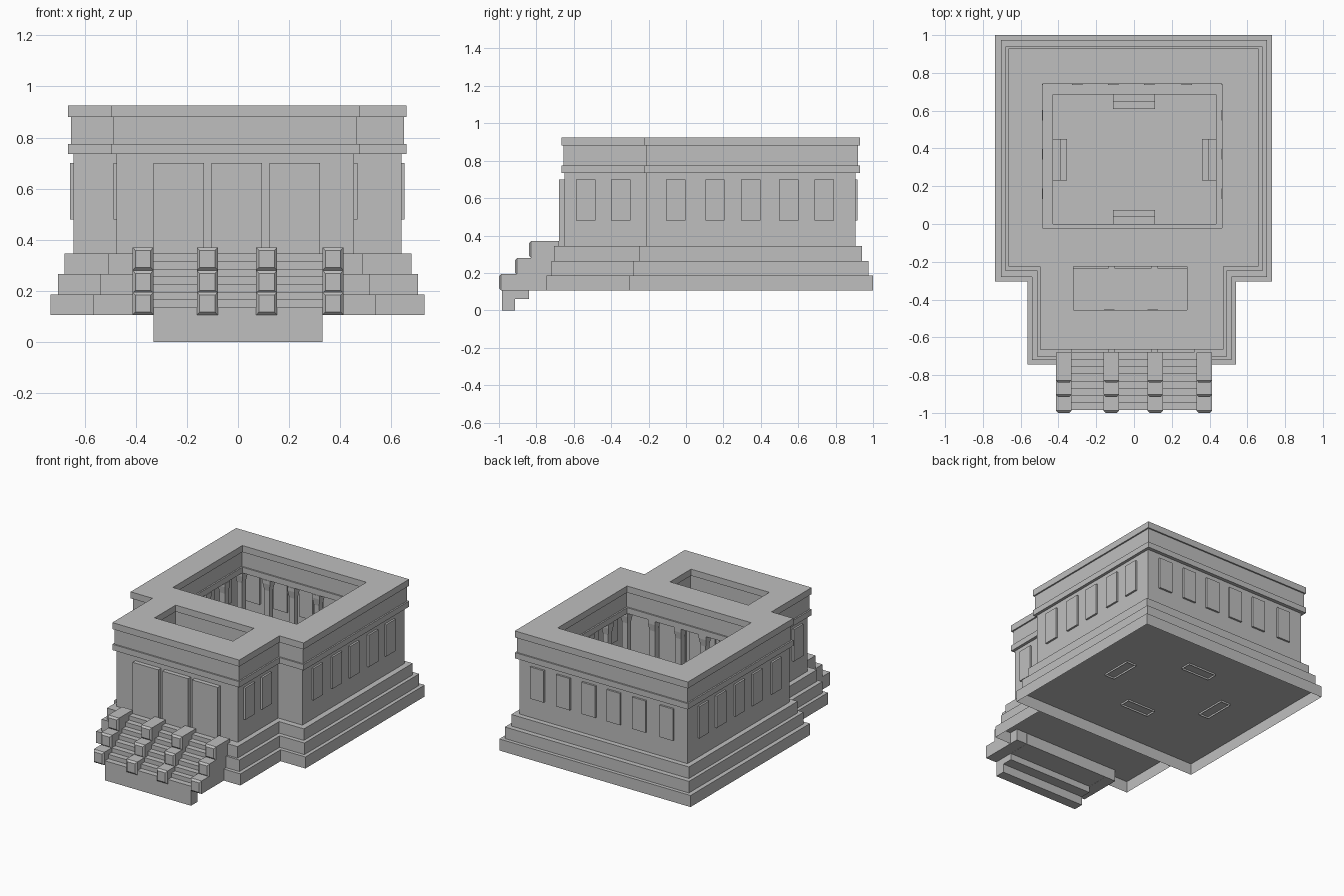
import bpy, bmesh

old = bpy.data.objects.get("Cube")
if old:
    bpy.data.objects.remove(old)

stone = bpy.data.materials.new("grey_stone")
stone.use_nodes = True
GREY = (0.52, 0.52, 0.52, 1)
stone.diffuse_color = GREY
stone.node_tree.nodes["Principled BSDF"].inputs["Base Color"].default_value = GREY


def finish(name, bm):
    """Turn a bmesh into a named stone object."""
    bmesh.ops.recalc_face_normals(bm, faces=bm.faces)
    mesh = bpy.data.meshes.new(name)
    bm.to_mesh(mesh)
    bm.free()
    mesh.materials.append(stone)
    obj = bpy.data.objects.new(name, mesh)
    bpy.context.collection.objects.link(obj)
    return obj


def corners(bm, rect, z):
    x0, x1, y0, y1 = rect
    return [bm.verts.new(p) for p in ((x0, y0, z), (x1, y0, z), (x1, y1, z), (x0, y1, z))]


def add_frustum(bm, low, z0, high, z1, bottom=True):
    """Box or tapered box between two rectangles."""
    a, b = corners(bm, low, z0), corners(bm, high, z1)
    for i in range(4):
        j = (i + 1) % 4
        bm.faces.new((a[i], a[j], b[j], b[i]))
    bm.faces.new(b)
    if bottom:
        bm.faces.new(a[::-1])


def box(name, rect, z0, z1, bottom=True):
    bm = bmesh.new()
    add_frustum(bm, rect, z0, rect, z1, bottom)
    return finish(name, bm)


def ring(name, outer, inner, z0, z1):
    """Rectangular frame; the back strip is left out where it has no width."""
    bm = bmesh.new()
    x0, x1, y0, y1 = outer
    a0, a1, b0, b1 = inner
    strips = [(x0, x1, y0, b0), (x0, a0, b0, b1), (a1, x1, b0, b1), (x0, x1, b1, y1)]
    for s in strips:
        if s[3] - s[2] > 0.001:
            add_frustum(bm, s, z0, s, z1)
    return finish(name, bm)


def inset(rect, d):
    return (rect[0] + d, rect[1] - d, rect[2] + d, rect[3] - d)


# Stepped base: lowest tier is an open-bottomed shell, upper tiers surround the court
court = (-0.43, 0.435, 0, 0.685)
box("base_main", (-0.735, 0.73, -0.305, 1.0), 0.105, 0.185, False)
box("base_front", (-0.565, 0.54, -0.745, -0.305), 0.105, 0.185, False)
ring("second_tier_main", (-0.705, 0.705, -0.28, 0.975), court, 0.185, 0.265)
box("second_tier_front", (-0.54, 0.515, -0.72, -0.28), 0.185, 0.265)
ring("third_tier_main", (-0.68, 0.68, -0.25, 0.94), court, 0.265, 0.345)
box("third_tier_front", (-0.51, 0.49, -0.705, -0.25), 0.265, 0.345)

# Walls
T = 0.03
main = (-0.645, 0.64, -0.21, 0.905)
front = (-0.475, 0.455, -0.65, -0.21)
ring("main_walls", main, inset(main, T), 0.345, 0.735)
ring("front_walls", front, (front[0] + T, front[1] - T, front[2] + T, front[3]), 0.345, 0.735)

# Roof: two cornices with a recessed frieze between, open over court and hall
for name, z0, z1, d in (("lower_cornice", 0.735, 0.775, 0), ("frieze", 0.775, 0.88, 0.01),
                        ("upper_cornice", 0.88, 0.925, 0)):
    ring(name + "_main", inset((-0.665, 0.66, -0.225, 0.93), d),
         inset((-0.485, 0.465, -0.02, 0.74), -d), z0, z1)
    back = -0.225 + d
    ring(name + "_front", (-0.497 + d, 0.475 - d, -0.665 + d, back),
         (-0.32 - d, 0.28 + d, -0.455 - d, back), z0, z1)

# Window panels, passing through the walls
W, P = 0.052, 0.013


def window(name, rect):
    box(name, rect, 0.48, 0.70)


for y in (-0.055, 0.155, 0.345, 0.55, 0.74):
    window("left_window", (main[1] - T - P, main[1] + P, y - W, y + W))
    window("right_window", (main[0] - P, main[0] + T + P, y - W, y + W))
for y in (-0.535, -0.35):
    window("front_left_window", (front[1] - T - P, front[1] + P, y - W, y + W))
    window("front_right_window", (front[0] - P, front[0] + T + P, y - W, y + W))
for x in (0.5, 0.3, 0.105, -0.085, -0.28, -0.49):
    window("back_window", (x - W, x + W, main[3] - T - P, main[3] + P))

# Doors in the front wall and in the wall between hall and court
for x in (-0.2325, -0.005, 0.2225):
    box("front_door", (x - 0.0985, x + 0.0985, -0.68, -0.61), 0.345, 0.70)
    box("inner_door", (x - 0.0985, x + 0.0985, -0.236, -0.17), 0.345, 0.70)


# Pillars with flared capitals
def pillar(x, y):
    bm = bmesh.new()
    slim = (x - 0.02, x + 0.02, y - 0.02, y + 0.02)
    wide = inset(slim, -0.008)
    add_frustum(bm, slim, 0.345, slim, 0.66)
    add_frustum(bm, slim, 0.66, wide, 0.71)
    add_frustum(bm, wide, 0.71, wide, 0.735)
    finish("pillar", bm)


cols = (-0.51, -0.30, -0.11, 0.08, 0.28, 0.49)
rows = (-0.05, 0.16, 0.37, 0.575, 0.765)
for x in cols:
    for y in rows:
        if x in (cols[0], cols[-1]) or y in (rows[0], rows[-1]):
            pillar(x, y)
for x in (-0.13, 0.10):
    pillar(x, -0.48)


# Short steps down into the court, open below and poking under the floor
for depth, top in ((0.075, 0.24), (0.04, 0.29)):
    x0, x1, y0, y1 = court
    for name, rect in (("back", (-0.11, 0.11, y1 - depth, y1)),
                       ("front", (-0.11, 0.11, y0, y0 + depth)),
                       ("right", (x0, x0 + depth, 0.23, 0.45)),
                       ("left", (x1 - depth, x1, 0.23, 0.45))):
        box("court_step_" + name, rect, 0.172 if depth > 0.05 else 0.24, top, False)

# Front stairs: stepped profile swept across the width
profile = [(-0.915, 0), (-0.985, 0)]
for i in range(8):
    z = 0.135 + 0.03 * i
    profile += [(-0.985 + 0.038 * i, z), (-0.947 + 0.038 * i, z)]
profile += [(-0.68, 0.105), (-0.84, 0.105), (-0.84, 0.06), (-0.915, 0.06)]
bm = bmesh.new()
side = bm.faces.new([bm.verts.new((-0.33, y, z)) for y, z in profile])
moved = bmesh.ops.extrude_face_region(bm, geom=[side], use_keep_orig=True)["geom"]
bmesh.ops.translate(bm, vec=(0.66, 0, 0),
                    verts=[v for v in moved if isinstance(v, bmesh.types.BMVert)])
finish("front_stairs", bm)

# Stair pedestals: three rising blocks with a raised, tapered front face
for x in (-0.372, -0.12, 0.112, 0.372):
    bm = bmesh.new()
    for y, z0, z1 in ((-1.0, 0.105, 0.195), (-0.915, 0.105, 0.28), (-0.84, 0.105, 0.37)):
        rect = (x - 0.041, x + 0.041, y + 0.012, -0.68)
        add_frustum(bm, rect, z0, rect, z1)
        bm.faces.ensure_lookup_table()
        face = bm.faces[-6]
        low = max(z0, z1 - 0.09)
        a = [bm.verts.new((x + s * 0.041, y + 0.012, z))
             for s, z in ((-1, low), (1, low), (1, z1), (-1, z1))]
        b = [bm.verts.new((x + s * 0.03, y, z))
             for s, z in ((-1, low + 0.012), (1, low + 0.012), (1, z1 - 0.012), (-1, z1 - 0.012))]
        for i in range(4):
            j = (i + 1) % 4
            bm.faces.new((a[i], a[j], b[j], b[i]))
        bm.faces.new(b)
    finish("stair_pedestal", bm)
